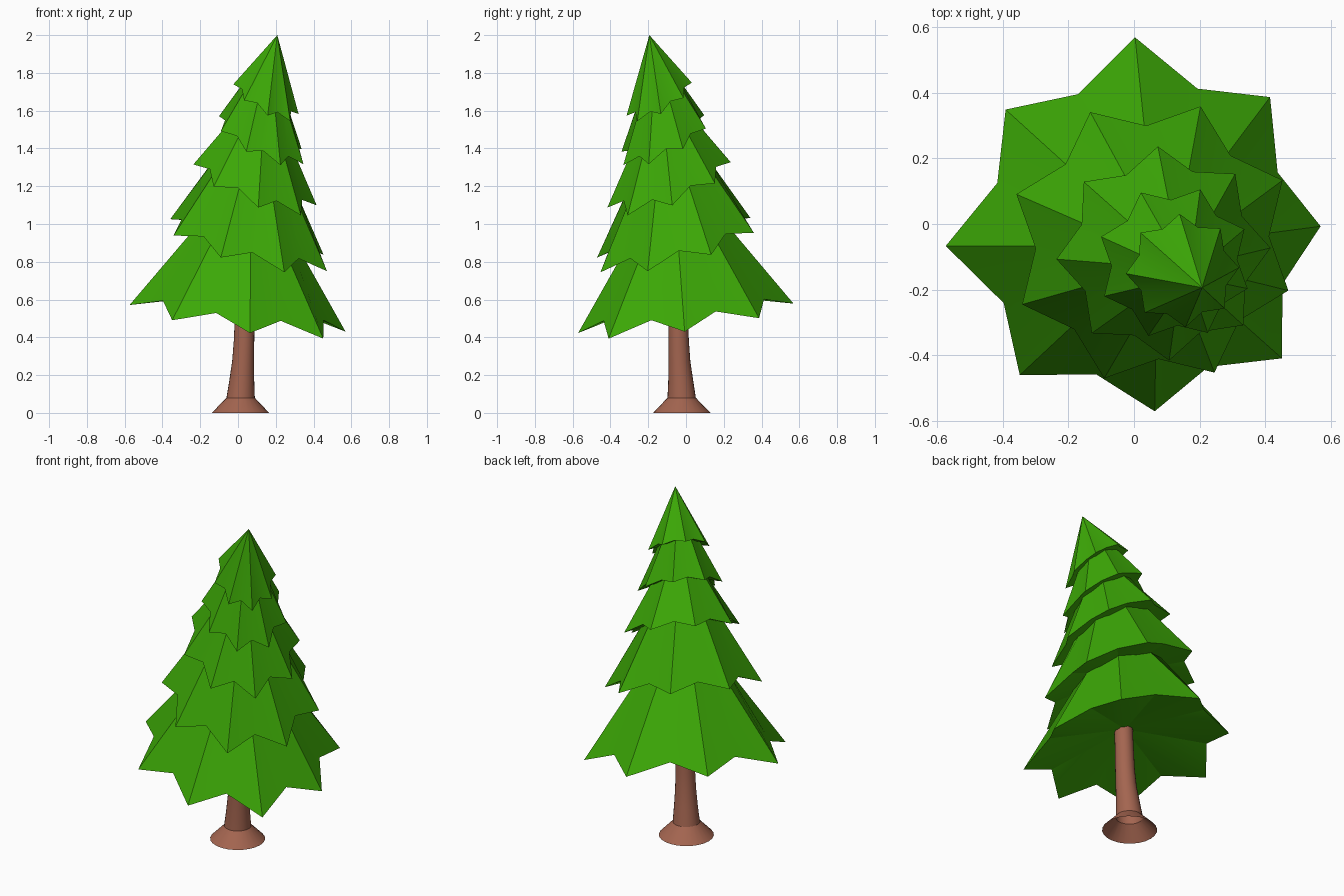
import bpy, bmesh, math
from mathutils import Vector

if "Cube" in bpy.data.objects:
    bpy.data.objects.remove(bpy.data.objects["Cube"])


def material(name, colour):
    m = bpy.data.materials.new(name)
    m.diffuse_color = (*colour, 1)
    m.use_nodes = True
    m.node_tree.nodes["Principled BSDF"].inputs["Base Color"].default_value = m.diffuse_color
    return m


GREEN = material("needle green", (0.045, 0.39, 0.002))
BROWN = material("bark brown", (0.37, 0.13, 0.08))


def finish(name, bm, mat, angle):
    bmesh.ops.recalc_face_normals(bm, faces=bm.faces)
    me = bpy.data.meshes.new(name)
    bm.to_mesh(me)
    bm.free()
    me.materials.append(mat)
    ob = bpy.data.objects.new(name, me)
    bpy.context.collection.objects.link(ob)
    bpy.ops.object.select_all(action='DESELECT')
    ob.select_set(True)
    bpy.context.view_layer.objects.active = ob
    bpy.ops.object.shade_smooth_by_angle(angle=math.radians(angle))


def point(centre, lean, radius, angle, lift=0.0):
    """Point on a ring that tips down towards the front right."""
    dx, dy = radius * math.cos(angle), radius * math.sin(angle)
    return Vector(centre) + Vector((dx, dy, lean * (dy - dx) + lift))


def bridge(bm, a, b):
    n = len(a)
    for i in range(n):
        j = (i + 1) % n
        bm.faces.new((a[i], a[j], b[j], b[i]))


# Trunk: flared open foot and slim stem following the leaning curve
def trunk():
    sides = 24
    profile = [((0.013, -0.022, 0.0), 0.0, 0.152),
               ((0.014, -0.023, 0.08), 0.0, 0.075),
               ((0.020, -0.028, 0.17), 0.03, 0.066),
               ((0.027, -0.035, 0.27), 0.05, 0.058),
               ((0.032, -0.039, 0.38), 0.08, 0.054),
               ((0.035, -0.041, 0.50), 0.10, 0.052),
               ((0.040, -0.044, 0.68), 0.13, 0.050)]
    bm = bmesh.new()
    rings = [[bm.verts.new(point(c, lean, r, 2 * math.pi * i / sides))
              for i in range(sides)] for c, lean, r in profile]
    for a, b in zip(rings, rings[1:]):
        bridge(bm, a, b)
    bm.faces.new(rings[-1])
    finish("trunk", bm, BROWN, 25)


# Branch tiers: centre, lean, tip radius, top-ring radius, top-ring lift
TIERS = [((0.035, -0.035, 0.496), 0.13, 0.570, 0.23, 0.10),
         ((0.056, -0.056, 0.888), 0.245, 0.44, 0.19, 0.10),
         ((0.09, -0.09, 1.207), 0.35, 0.327, 0.135, 0.08),
         ((0.123, -0.118, 1.444), 0.42, 0.237, 0.10, 0.06),
         ((0.148, -0.142, 1.661), 0.48, 0.173, 0.0, 0.0)]
APEX = (0.208, -0.194, 2.0)
# The lowest skirt is uneven: longer tips on the side away from the lean
UNEVEN = [0.535, 0.568, 0.605, 0.574, 0.610, 0.573, 0.537, 0.560]


def tier(k):
    centre, lean, radius, top_radius, lift = TIERS[k]
    phase = math.radians(3 + 22.5 * (k % 2))
    angles = [phase + math.pi * i / 8 for i in range(16)]
    tips = UNEVEN if k == 0 else [radius] * 8
    bm = bmesh.new()
    # Eight-pointed star skirt: tips hang low, notches sit higher
    skirt = []
    for i, a in enumerate(angles):
        if i % 2:
            r = 0.405 * (tips[i // 2] + tips[(i // 2 + 1) % 8])
            skirt.append(bm.verts.new(point(centre, lean, r, a, 0.12 * radius)))
        else:
            skirt.append(bm.verts.new(point(centre, lean, tips[i // 2], a)))
    # Hollowed underside
    hub = bm.verts.new(Vector(centre) + Vector((0, 0, 0.25 * radius)))
    for i in range(16):
        bm.faces.new((skirt[i], hub, skirt[(i + 1) % 16]))
    if k + 1 < len(TIERS):
        # Upper surface runs into a ring hidden inside the next tier
        above, above_lean = TIERS[k + 1][:2]
        ring = [bm.verts.new(point(above, above_lean, top_radius, a, lift)) for a in angles]
        bridge(bm, skirt, ring)
        bm.faces.new(ring)
    else:
        tip = bm.verts.new(APEX)
        for i in range(16):
            bm.faces.new((skirt[i], skirt[(i + 1) % 16], tip))
    finish(f"branch_tier_{k + 1}", bm, GREEN, 25)


trunk()
for k in range(len(TIERS)):
    tier(k)
